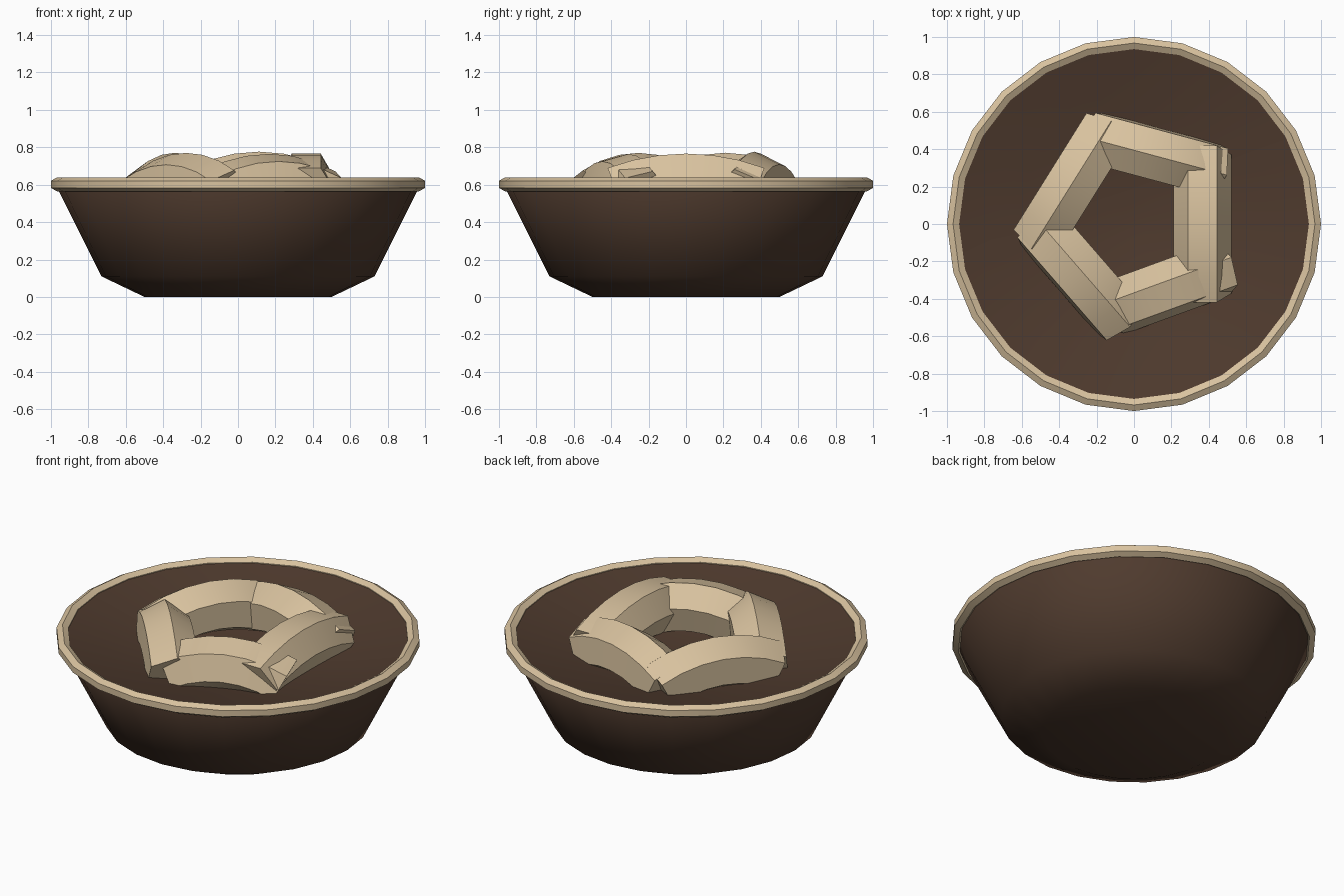
import bpy, bmesh
from math import sin, cos, pi, radians
from mathutils import Vector, Matrix

if "Cube" in bpy.data.objects:
    bpy.data.objects.remove(bpy.data.objects["Cube"])


def material(name, color):
    m = bpy.data.materials.new(name)
    m.diffuse_color = (*color, 1)
    m.use_nodes = True
    m.node_tree.nodes["Principled BSDF"].inputs["Base Color"].default_value = m.diffuse_color
    return m


dark = material("dark_brown", (0.078, 0.043, 0.027))
tan_mat = material("tan", (0.69, 0.54, 0.345))


def finish(name, bm, mat, angle):
    bmesh.ops.recalc_face_normals(bm, faces=bm.faces)
    mesh = bpy.data.meshes.new(name)
    bm.to_mesh(mesh)
    bm.free()
    obj = bpy.data.objects.new(name, mesh)
    bpy.context.collection.objects.link(obj)
    mesh.materials.append(mat)
    bpy.ops.object.select_all(action='DESELECT')
    obj.select_set(True)
    bpy.context.view_layer.objects.active = obj
    bpy.ops.object.shade_smooth_by_angle(angle=radians(angle))
    return obj


def skin(bm, rings, closed=False):
    """Join successive rings of points with quads, capping open ends."""
    vs = [[bm.verts.new(p) for p in ring] for ring in rings]
    n = len(vs[0])
    pairs = list(zip(vs, vs[1:])) + ([(vs[-1], vs[0])] if closed else [])
    for a, b in pairs:
        for i in range(n):
            j = (i + 1) % n
            bm.faces.new((a[i], a[j], b[j], b[i]))
    if not closed:
        bm.faces.new(vs[0])
        bm.faces.new(vs[-1])


def lathe(name, profile, mat, angle, closed=False, sides=24):
    bm = bmesh.new()
    rings = [[(r * cos(2 * pi * i / sides), r * sin(2 * pi * i / sides), z)
              for i in range(sides)] for r, z in profile]
    skin(bm, rings, closed)
    return finish(name, bm, mat, angle)


# Bowl body with a shallow dished filling
lathe("bowl", [(0.50, 0), (0.73, 0.11), (0.96, 0.57), (0.94, 0.617),
               (0.62, 0.535), (0.32, 0.48), (0.08, 0.458)], dark, 60)

# Hexagonal-section rim
rim = [(0.9675 + 0.0375 * cos(radians(a)), 0.602 + 0.0375 * sin(radians(a)))
       for a in range(30, 390, 60)]
lathe("rim", rim, tan_mat, 35, closed=True)


# Arched six-sided bar laid tangentially around the centre
def bar(name, mid, direction, roll, peak, arc_r, half_len, tilt):
    sec_r, steps = 0.155, 6
    half = half_len / arc_r
    place = (Matrix.Translation((mid[0], mid[1], peak)) @
             Matrix.Rotation(radians(direction), 4, 'Z') @
             Matrix.Rotation(radians(tilt), 4, 'Y'))
    rings = []
    for s in range(steps + 1):
        t = half * (2 * s / steps - 1)
        ring = []
        for k in range(6):
            a = radians(roll + 60 * k)
            r = arc_r + sec_r * sin(a)
            ring.append(place @ Vector((r * sin(t), sec_r * cos(a), r * cos(t) - arc_r)))
        rings.append(ring)
    bm = bmesh.new()
    skin(bm, rings)
    finish(name, bm, tan_mat, 35)


# mid point, direction, section roll, centre height, arc radius, half length, tilt
bars = [((0.365, 0.0), 90, 0, 0.632, 1.05, 0.38, 0),
        ((0.115, 0.375), 165, 26, 0.622, 0.72, 0.34, 0),
        ((-0.335, 0.21), 238, 30, 0.616, 0.72, 0.345, 0),
        ((-0.29, -0.265), 311, 24, 0.616, 0.72, 0.335, 0),
        ((0.18, -0.345), 20, 15, 0.615, 0.66, 0.32, 0)]
for i, b in enumerate(bars):
    bar(f"arched_bar_{i + 1}", *b)
